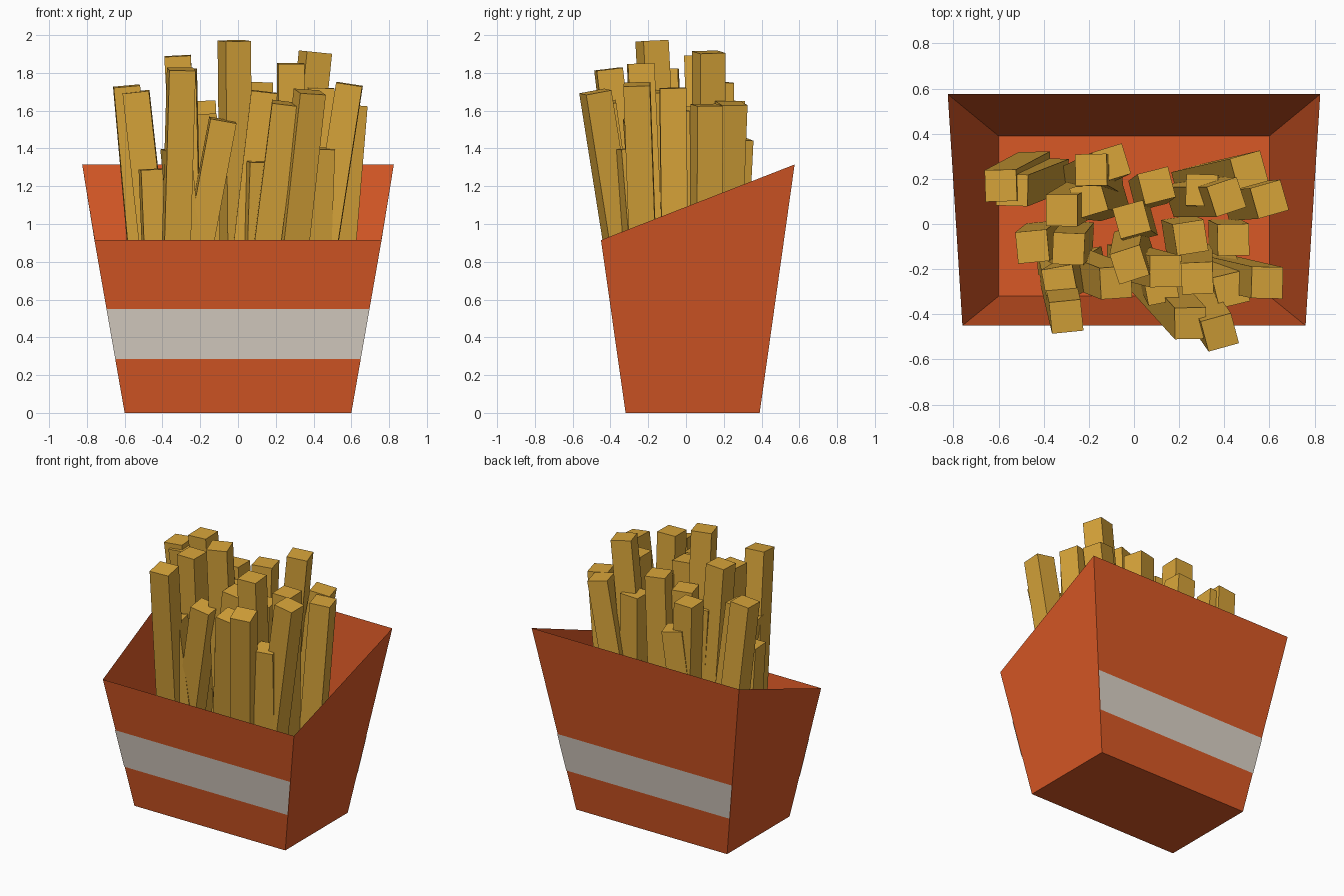
import bpy, bmesh, math, random
from mathutils import Vector, Matrix

if "Cube" in bpy.data.objects:
    bpy.data.objects.remove(bpy.data.objects["Cube"])

random.seed(4)


def material(name, rgb):
    m = bpy.data.materials.new(name)
    m.diffuse_color = (*rgb, 1)
    m.use_nodes = True
    m.node_tree.nodes["Principled BSDF"].inputs["Base Color"].default_value = m.diffuse_color
    return m


ORANGE = material("carton orange", (0.69, 0.098, 0.019))
CREAM = material("stripe cream", (0.72, 0.65, 0.57))
GOLD = material("potato gold", (0.69, 0.376, 0.042))


def finish(name, bm, mat):
    mesh = bpy.data.meshes.new(name)
    bm.to_mesh(mesh)
    bm.free()
    mesh.materials.append(mat)
    ob = bpy.data.objects.new(name, mesh)
    bpy.context.collection.objects.link(ob)
    return ob


# Carton: flared thin-walled box, open top, taller at the back
FRONT = (Vector((0.60, -0.32, 0)), Vector((0.76, -0.45, 0.915)))
BACK = (Vector((0.60, 0.39, 0)), Vector((0.825, 0.575, 1.315)))


def flip(p):
    return Vector((-p.x, p.y, p.z))


bm = bmesh.new()
low, high = [[bm.verts.new(p) for p in (flip(FRONT[i]), FRONT[i], BACK[i], flip(BACK[i]))]
             for i in (0, 1)]
bm.faces.new(low[::-1])
for i in range(4):
    j = (i + 1) % 4
    bm.faces.new((low[i], low[j], high[j], high[i]))
finish("carton", bm, ORANGE)

# Stripes: thin plates on the front and back walls
for name, (a, b), out in (("front_stripe", FRONT, -1), ("back_stripe", BACK, 1)):
    bm = bmesh.new()
    p, q = [a.lerp(b, z / b.z) + Vector((0, out * 0.005, 0)) for z in (0.285, 0.55)]
    ring = [flip(p), p, q, flip(q)]
    bm.faces.new([bm.verts.new(v) for v in (ring if out < 0 else ring[::-1])])
    finish(name, bm, CREAM)

# Fries: top centre x, y, z, then base x, y
FRIES = [
    (-0.59, 0.17, 1.73, -0.44, 0.25), (-0.54, 0.15, 1.70, -0.36, 0.22),
    (-0.45, -0.10, 1.29, -0.40, -0.06), (-0.32, 0.06, 1.89, -0.22, 0.12),
    (-0.29, -0.11, 1.82, -0.25, -0.06), (-0.30, -0.41, 1.82, -0.35, -0.20),
    (-0.02, -0.18, 1.97, 0.00, -0.08), (-0.01, 0.02, 1.62, 0.02, 0.00),
    (0.10, 0.17, 1.75, 0.06, 0.14), (-0.19, 0.24, 1.65, -0.12, 0.20),
    (0.25, -0.06, 1.60, 0.20, -0.04), (0.28, -0.24, 1.85, 0.28, -0.16),
    (0.14, -0.21, 1.70, -0.05, -0.16), (0.59, -0.26, 1.74, 0.33, -0.20),
    (0.44, -0.07, 1.72, 0.40, -0.05), (0.41, 0.12, 1.91, 0.22, 0.12),
    (0.60, 0.11, 1.63, 0.47, 0.10), (0.51, 0.24, 1.64, 0.25, 0.18),
    (0.38, -0.48, 1.70, 0.20, -0.22), (0.25, -0.44, 1.64, 0.05, -0.22),
    (-0.08, -0.26, 1.55, -0.36, -0.15), (0.12, -0.28, 1.33, 0.08, -0.20),
    (0.43, -0.29, 1.40, 0.38, -0.18), (-0.20, 0.11, 1.58, -0.10, 0.10),
    (-0.10, 0.27, 1.45, -0.25, 0.20), (0.30, 0.15, 1.55, 0.32, 0.14),
    (-0.33, -0.26, 1.40, -0.20, -0.18),
]
for x, y, z, bx, by in FRIES:
    top, base = Vector((x, y, z)), Vector((bx, by, 0.06))
    axis = top - base
    bm = bmesh.new()
    bmesh.ops.create_cube(bm, size=1)
    turn = Matrix.Rotation(math.radians(random.uniform(-4, 20)), 4, 'Z')
    lean = Vector((0, 0, 1)).rotation_difference(axis).to_matrix().to_4x4()
    bm.transform(Matrix.Translation((top + base) / 2) @ lean @ turn
                 @ Matrix.Diagonal((0.14, 0.14, axis.length, 1)))
    finish("fry", bm, GOLD)
